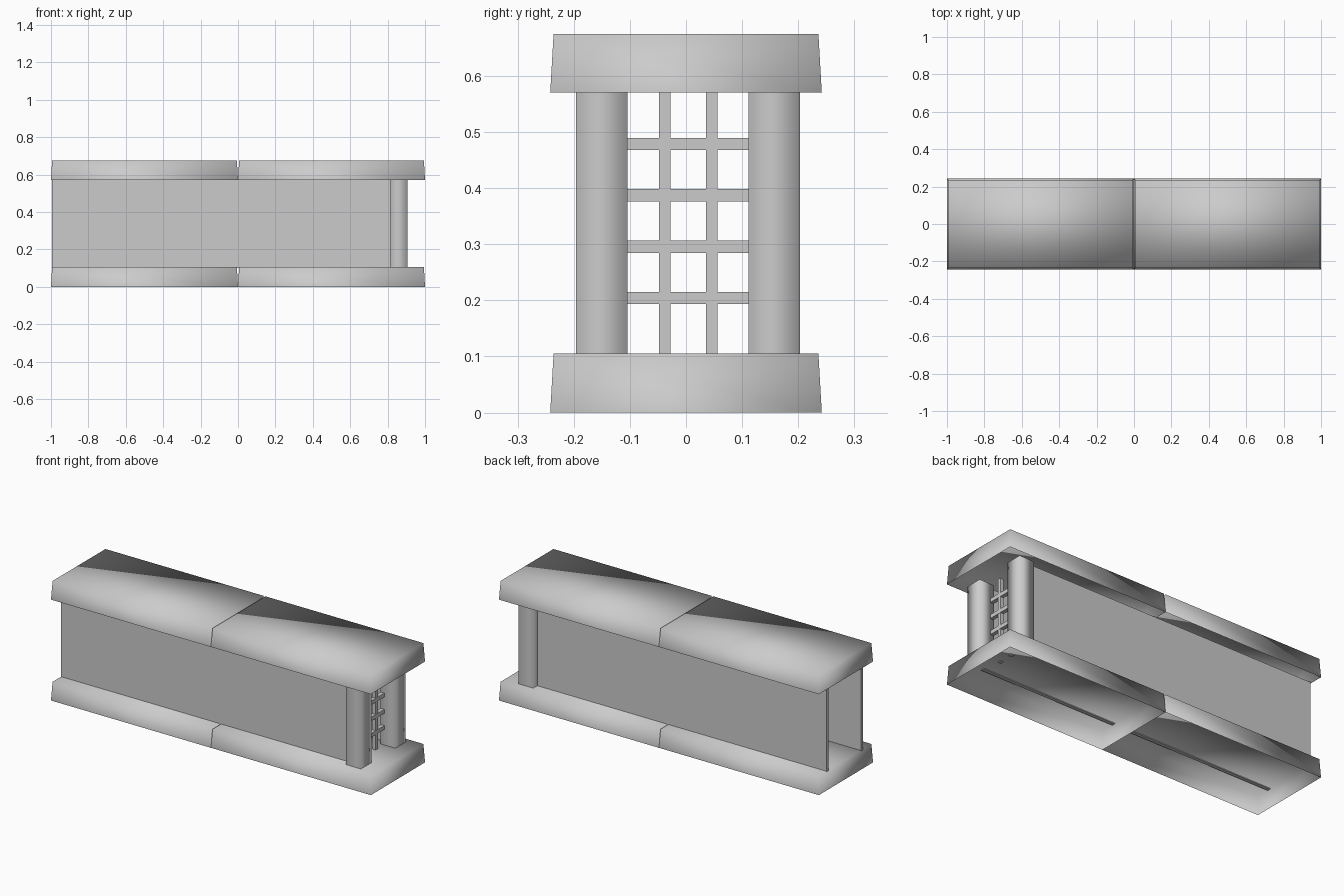
import bpy
import bmesh
from mathutils import Vector

if "Cube" in bpy.data.objects:
    bpy.data.objects.remove(bpy.data.objects["Cube"], do_unlink=True)

# One plain grey for everything
GREY = (0.6, 0.6, 0.6, 1.0)
grey = bpy.data.materials.new("plain_grey")
grey.use_nodes = True
grey.diffuse_color = GREY
grey.node_tree.nodes["Principled BSDF"].inputs["Base Color"].default_value = GREY


def box(name, low, high, taper=0.0, open_sides=(), smooth=False):
    """Box between two corners; taper pulls the top in, open_sides drops 'top' or 'bottom'."""
    low, high = Vector(low), Vector(high)
    size, centre = high - low, (low + high) / 2
    bm = bmesh.new()
    bmesh.ops.create_cube(bm, size=1)
    for v in bm.verts:
        inset = taper if v.co.z > 0 else 0
        sx, sy = (1 if c > 0 else -1 for c in v.co.xy)
        v.co = centre + v.co * size - Vector((sx * inset, sy * inset, 0))
    bm.normal_update()
    facing = {"top": 1, "bottom": -1}
    doomed = [f for f in bm.faces for s in open_sides if f.normal.z * facing[s] > 0.9]
    bmesh.ops.delete(bm, geom=doomed, context="FACES")
    for f in bm.faces:
        f.smooth = smooth
    mesh = bpy.data.meshes.new(name)
    bm.to_mesh(mesh)
    bm.free()
    mesh.materials.append(grey)
    obj = bpy.data.objects.new(name, mesh)
    bpy.context.collection.objects.link(obj)
    return obj


SLAB_H = 0.105
ROOF_Z = 0.57

# Floor and roof slabs: hollow underneath, two in a row
for level, z in (("floor", 0), ("roof", ROOF_Z)):
    for side, x in (("right", -1), ("left", 0)):
        box(f"{level}_slab_{side}", (x, -0.242, z), (x + 1, 0.242, z + SLAB_H),
            taper=0.006, open_sides=("bottom",), smooth=True)

# Side walls and the square end columns that they run into
for side, y in (("front", -0.15), ("back", 0.157)):
    box(f"{side}_wall", (-0.995, y - 0.01, SLAB_H - 0.004), (0.85, y + 0.01, ROOF_Z + 0.003))
    box(f"{side}_column", (0.813, y - 0.046, SLAB_H), (0.906, y + 0.046, ROOF_Z + 0.003),
        open_sides=("top", "bottom"), smooth=True)

# Lattice between the columns
LATTICE_X = 0.826
for side, y in (("front", -0.038), ("back", 0.046)):
    box(f"{side}_lattice_upright", (LATTICE_X - 0.01, y - 0.01, SLAB_H - 0.004),
        (LATTICE_X + 0.01, y + 0.01, ROOF_Z + 0.003))
for i in range(4):
    z = 0.204 + i * 0.0915
    box(f"lattice_rung_{i + 1}", (LATTICE_X - 0.011, -0.106, z - 0.011),
        (LATTICE_X + 0.011, 0.113, z + 0.011))
